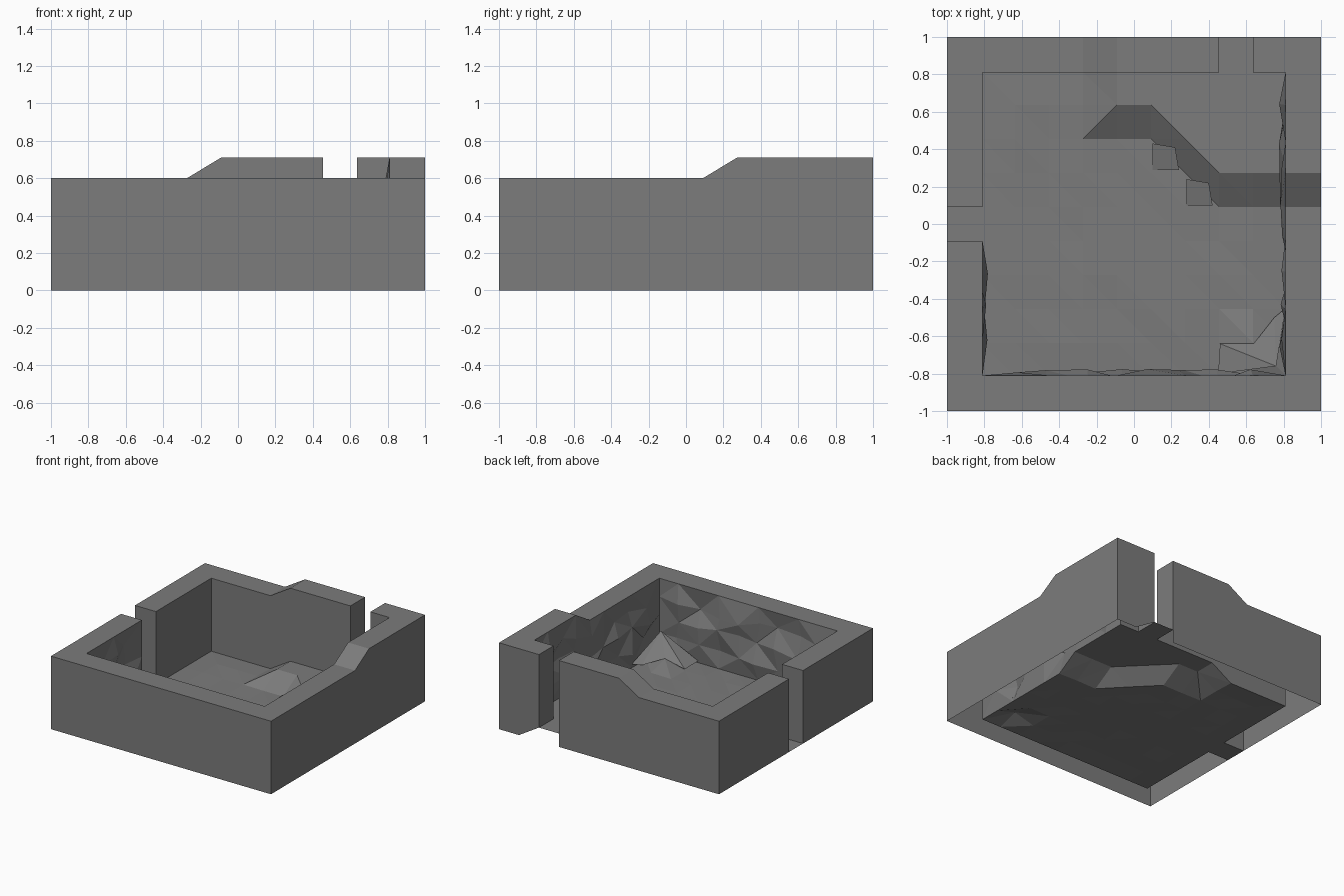
import bpy, bmesh, random

if "Cube" in bpy.data.objects:
    bpy.data.objects.remove(bpy.data.objects["Cube"])
random.seed(4)

N = 11                                     # tile grid resolution
G = [-1 + 2 * i / N for i in range(N + 1)]
INNER, LOW, STEP = 0.81, 0.60, 0.11
stone = bpy.data.materials.new("dark_stone")
stone.diffuse_color = (0.2, 0.2, 0.2, 1)
stone.use_nodes = True
stone.node_tree.nodes["Principled BSDF"].inputs["Base Color"].default_value = stone.diffuse_color


def clamp(v):
    return max(-INNER, min(INNER, v))


def floor_z(x, y):
    # raised shelf in the back right corner
    if (x > -0.1 and y > 0.6) or (x > 0 and y > 0.2 and x + y > 0.6):
        return STEP
    # small rubble peak near the front right corner
    if abs(x - 0.636) < 0.02 and abs(y + 0.636) < 0.02:
        return 0.05
    return 0.0


def finish(bm, name, recalc=True):
    bmesh.ops.remove_doubles(bm, verts=bm.verts, dist=0.0005)
    if recalc:
        bmesh.ops.recalc_face_normals(bm, faces=bm.faces)
    me = bpy.data.meshes.new(name)
    bm.to_mesh(me)
    bm.free()
    me.materials.append(stone)
    ob = bpy.data.objects.new(name, me)
    bpy.context.collection.objects.link(ob)
    return ob


def face(bm, pts):
    out = []
    for p in pts:
        if all(sum((a - b) ** 2 for a, b in zip(p, q)) > 1e-8 for q in out):
            out.append(p)
    if len(out) > 2:
        bm.faces.new([bm.verts.new(p) for p in out])


# uneven cave floor with its shelf
bm = bmesh.new()
grid = {}
for i in range(1, N):
    for j in range(1, N):
        x, y = G[i], G[j]
        z = floor_z(x, y)
        if z == 0 and 1 < i < N - 1 and 1 < j < N - 1:
            z = random.uniform(0, 0.008)
        grid[i, j] = bm.verts.new((clamp(x), clamp(y), z))
for i in range(1, N - 1):
    for j in range(1, N - 1):
        a, b, c, d = grid[i, j], grid[i + 1, j], grid[i + 1, j + 1], grid[i, j + 1]
        if (i, j) == (4, 8):               # shelf's left corner
            bm.faces.new((a, b, c)); bm.faces.new((a, c, d))
        else:
            bm.faces.new((a, b, d)); bm.faces.new((b, c, d))
finish(bm, "cave_floor", False)


def wall(name, place, rough, gap=None):
    """place(t, d): t along the wall, d distance from the centre."""
    bm = bmesh.new()

    def height(t):
        x, y = place(t, 1)
        high = (y > 0.99 and x > -0.1) or (x > 0.99 and y > 0.2)
        return LOW + STEP if high else LOW

    def inner_column(t):
        x, y = place(t, G[-2])
        z0, z1 = floor_z(x, y), height(t)
        col = []
        for k in range(5):
            d, z, s = INNER, z0 + (z1 - z0) * k / 4, clamp(t)
            if rough(t) and abs(t) < 0.75 and 0 < k < 4:
                d += random.uniform(-0.035, 0.03)
                z += random.uniform(-0.03, 0.03)
                s += random.uniform(-0.03, 0.03)
            col.append((*place(s, d), z))
        return col

    cols = [inner_column(t) for t in G]
    cols[0], cols[-1] = cols[1], cols[-2]

    for i in range(N):
        a, b = G[i], G[i + 1]
        oa, ob = place(a, 1), place(b, 1)
        ca, cb = cols[i], cols[i + 1]
        if i == gap:                       # doorway sill and jambs
            face(bm, [(*oa, ca[0][2]), (*ob, cb[0][2]), cb[0], ca[0]])
            for o, c, t in ((oa, ca, a), (ob, cb, b)):
                face(bm, [(*o, c[0][2]), (*o, height(t))] + c[::-1])
            continue
        # outer face (its foot meets the sill just after a raised doorway) and top
        foot = ca[0][2] if gap is not None and i == gap + 1 else 0
        face(bm, [(*oa, foot), (*ob, 0), (*ob, height(b)), (*oa, height(a))])
        face(bm, [(*oa, height(a)), (*ob, height(b)), cb[-1], ca[-1]])
        if ca is not cb:                   # craggy inner face
            for k in range(4):
                if (i + k) % 2:
                    face(bm, [ca[k], cb[k], cb[k + 1]])
                    face(bm, [ca[k], cb[k + 1], ca[k + 1]])
                else:
                    face(bm, [ca[k], cb[k], ca[k + 1]])
                    face(bm, [cb[k], cb[k + 1], ca[k + 1]])
    finish(bm, name)


wall("front_wall", lambda t, d: (t, -d), lambda t: True)
wall("right_wall", lambda t, d: (d, t), lambda t: True)
wall("back_wall", lambda t, d: (t, d), lambda t: False, gap=8)
wall("left_wall", lambda t, d: (-d, t), lambda t: t < -0.15, gap=5)

# rubble heaped against the front right corner
bm = bmesh.new()
top = (0.76, -0.76, 0.2)
foot = [(0.45, -0.8, 0.02), (0.46, -0.64, 0.01), (0.64, -0.64, 0.05),
        (0.75, -0.5, 0.02), (0.81, -0.45, 0.03)]
for p, q in zip(foot, foot[1:]):
    face(bm, [top, q, p])
finish(bm, "corner_rubble")

# two small slabs resting on the shelf's slope
for n, (x, y) in enumerate([(0.1, 0.29), (0.28, 0.1)]):
    bm = bmesh.new()
    face(bm, [(x, y, 0.012), (x + 0.14, y, 0.03), (x + 0.12, y + 0.12, 0.07), (x, y + 0.14, 0.03)])
    finish(bm, "slab_%d" % (n + 1), False)
